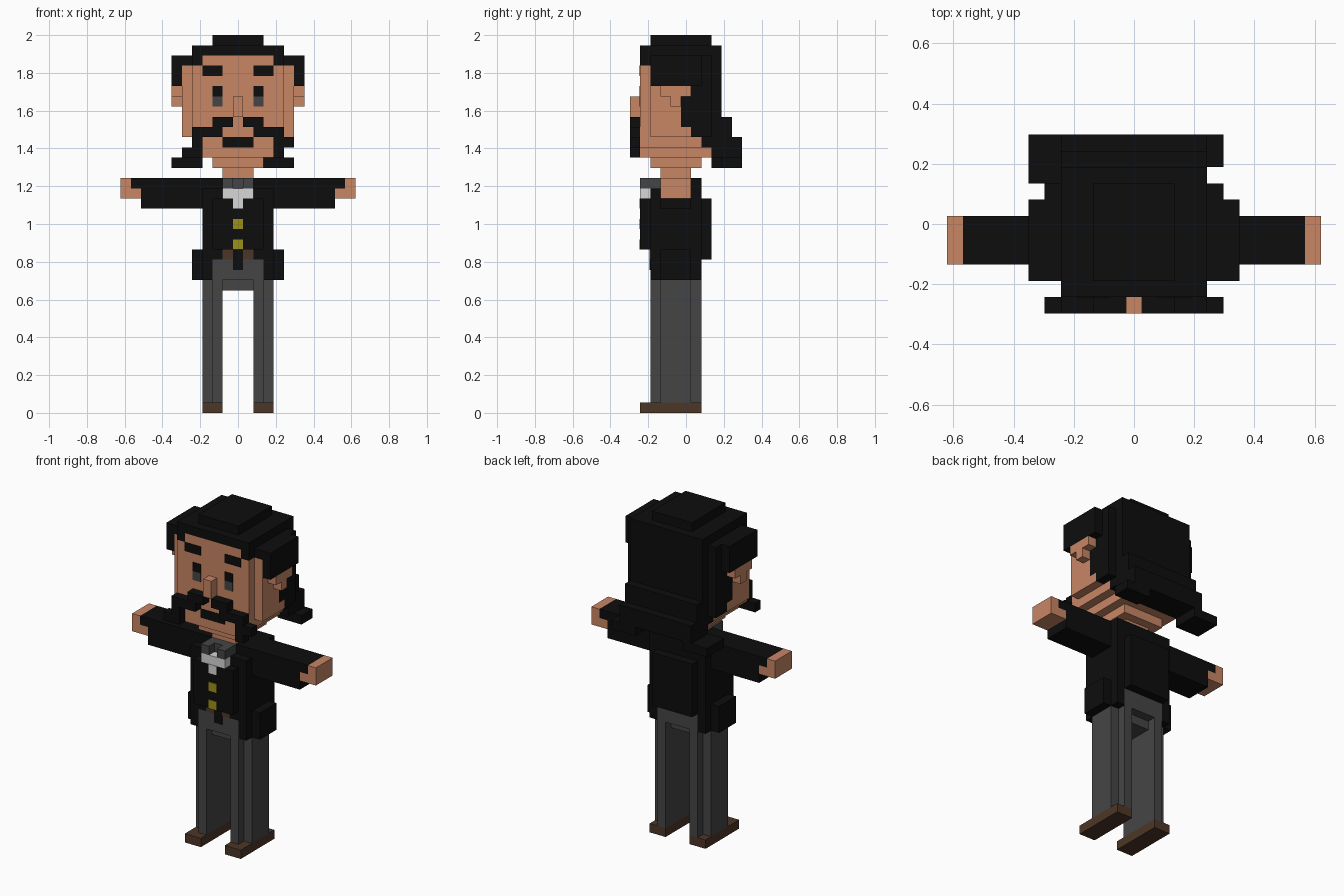
import bpy, bmesh

U = 2 / 37          # one voxel
T = 0.06            # painted plate thickness, in voxels


def mat(name, r, g, b):
    m = bpy.data.materials.new(name)
    m.diffuse_color = (r, g, b, 1)
    return m


BLACK = mat("black", 0.004, 0.004, 0.004)
SKIN = mat("skin", 0.58, 0.24, 0.13)
GREY = mat("dark grey", 0.06, 0.06, 0.06)
BROWN = mat("brown", 0.075, 0.037, 0.02)
WHITE = mat("white", 0.68, 0.68, 0.68)
GOLD = mat("gold", 0.34, 0.28, 0.01)


def part(name, material, boxes, mirror=False):
    """One object from voxel boxes (x0, x1, y0, y1, z0, z1); optionally mirrored in x."""
    bm = bmesh.new()
    if mirror:
        boxes = boxes + [(-b[1], -b[0]) + b[2:] for b in boxes]
    for x0, x1, y0, y1, z0, z1 in boxes:
        vs = bmesh.ops.create_cube(bm, size=1)["verts"]
        for v in vs:
            v.co.x = (x1 if v.co.x > 0 else x0) * U
            v.co.y = (y1 if v.co.y > 0 else y0) * U
            v.co.z = (z1 if v.co.z > 0 else z0) * U
    me = bpy.data.meshes.new(name)
    bm.to_mesh(me)
    bm.free()
    me.materials.append(material)
    ob = bpy.data.objects.new(name, me)
    bpy.context.collection.objects.link(ob)
    return ob


def plate(x0, x1, y, z0, z1):
    """Thin painted detail on a front face."""
    return (x0, x1, y - T, y, z0, z1)


# Shoes and trousers
part("shoes", BROWN, [(1.5, 3.5, -4.5, 1.5, 0, 1)], True)
part("trouser_legs", GREY, [(1.5, 2.5, -3.5, 1.5, 1, 13),
                            (2.5, 3.5, -2.5, 0.5, 1, 13)], True)
part("trouser_seat", GREY, [(-1.5, 1.5, -2.5, 0.5, 12, 13),
                            (-2.5, 2.5, -3.5, 1.5, 13, 15)])

# Jacket: body, front and back layers, shoulders, flaps
part("jacket_body", BLACK, [(-3.5, 3.5, -3.5, 1.5, 16, 22),
                            (-3.5, 3.5, -2.5, 1.5, 22, 23),
                            (-2.5, 2.5, -4.5, -3.5, 16, 21),
                            (-2.5, 2.5, 1.5, 2.5, 15, 21),
                            (-2.5, 2.5, -3.5, 1.5, 15, 16)])
part("jacket_flaps", BLACK, [(2.5, 3.5, -3.5, 1.5, 13, 16),
                             (3.5, 4.5, -2.5, 0.5, 13, 16)], True)
part("belt", BROWN, [plate(0.5, 1.5, -3.5, 15, 16)], True)
part("waistcoat_tip", BLACK, [plate(-0.5, 0.5, -3.5, 14, 16)])
part("buttons", GOLD, [plate(-0.5, 0.5, -4.5, z, z + 1) for z in (16, 18)])

# Shirt front and bow tie
part("shirt", WHITE, [(-1.5, 1.5, -4.5, -3.5, 21, 22),
                      plate(-0.5, 0.5, -4.5, 20, 21)])
part("bow_tie", GREY, [(-1.5, -0.5, -4.5, -2.5, 22, 23),
                       (0.5, 1.5, -4.5, -2.5, 22, 23),
                       (-0.5, 0.5, -3.5, -2.5, 22, 23)])

# Arms and hands
part("sleeves", BLACK, [(3.5, 9.5, -2.5, 0.5, 20, 23),
                        (9.5, 10.5, -2.5, 0.5, 22, 23)], True)
part("hands", SKIN, [(9.5, 10.5, -2.5, 0.5, 21, 22),
                     (10.5, 11.5, -2.5, 0.5, 21, 23)], True)

# Neck, jaw and face
part("neck", SKIN, [(-1.5, 1.5, -2.5, 0.5, 23, 24)])
part("jaw", SKIN, [(-2.5, 2.5, -3.5, 1.5, 24, 25),
                   (-3.5, 3.5, -4.5, 2.5, 25, 26),
                   (-4.5, 4.5, -4.5, 1.5, 26, 27)])
part("face", SKIN, [(-4.5, 4.5, -4.5, -3.5, 27, 34),
                    (-3.5, 3.5, -4.5, -3.5, 34, 35),
                    (-5.5, 5.5, -3.5, 0.5, 27, 28),
                    (-5.5, 5.5, -3.5, -0.5, 28, 31),
                    (-5.5, 5.5, -3.5, 0.5, 31, 32),
                    (-5.5, 5.5, -3.5, -2.5, 32, 34)])
part("ears", SKIN, [(5.5, 6.5, -2.5, 0.5, 31, 32),
                    (5.5, 6.5, -1.5, -0.5, 30, 31)], True)
part("nose", SKIN, [(-0.5, 0.5, -5.5, -4.5, 29, 31)])

# Painted face details
part("eyes_upper", BLACK, [plate(1.5, 2.5, -4.5, 31, 32)], True)
part("eyes_lower", GREY, [plate(1.5, 2.5, -4.5, 30, 31)], True)
part("eyebrows", BLACK, [plate(1.5, 3.5, -4.5, 33, 34)], True)
part("mouth", BLACK, [plate(-1.5, 1.5, -4.5, 26, 27)])

# Moustache with uneven drooping ends
part("moustache", BLACK, [(0.5, 2.5, -5.5, -4.5, 28, 29),
                          (1.5, 4.5, -5.5, -4.5, 27, 28)], True)
part("moustache_ends", BLACK, [(-4.5, -3.5, -5.5, -4.5, 26, 27),
                               (-5.5, -3.5, -5.5, -4.5, 25, 26),
                               (3.5, 5.5, -5.5, -4.5, 26, 27),
                               (3.5, 4.5, -5.5, -4.5, 25, 26)])

# Hair: crown, side tufts, back and flipped ends
part("hair_top", BLACK, [(-2.5, 2.5, -3.5, 2.5, 36, 37),
                         (-4.5, 4.5, -4.5, 3.5, 35, 36),
                         (-5.5, 5.5, -3.5, 2.5, 34, 35),
                         (-5.5, 5.5, -2.5, 2.5, 32, 34)])
part("hair_sides", BLACK, [(5.5, 6.5, -3.5, 1.5, 32, 35),
                           (3.5, 4.5, -4.5, -3.5, 34, 35)], True)
part("hair_back", BLACK, [(-5.5, 5.5, 0.5, 2.5, 31, 32),
                          (-5.5, 5.5, -0.5, 2.5, 28, 31),
                          (-5.5, 5.5, 0.5, 2.5, 27, 28),
                          (-4.5, 4.5, 1.5, 2.5, 26, 27),
                          (-4.5, 4.5, 2.5, 3.5, 25, 35),
                          (-4.5, 4.5, 3.5, 4.5, 25, 29),
                          (-4.5, 4.5, 4.5, 5.5, 25, 27)])
part("hair_flips", BLACK, [(-6.5, -3.5, 2.5, 5.5, 24, 25),
                           (2.5, 5.5, 3.5, 5.5, 24, 25)])
